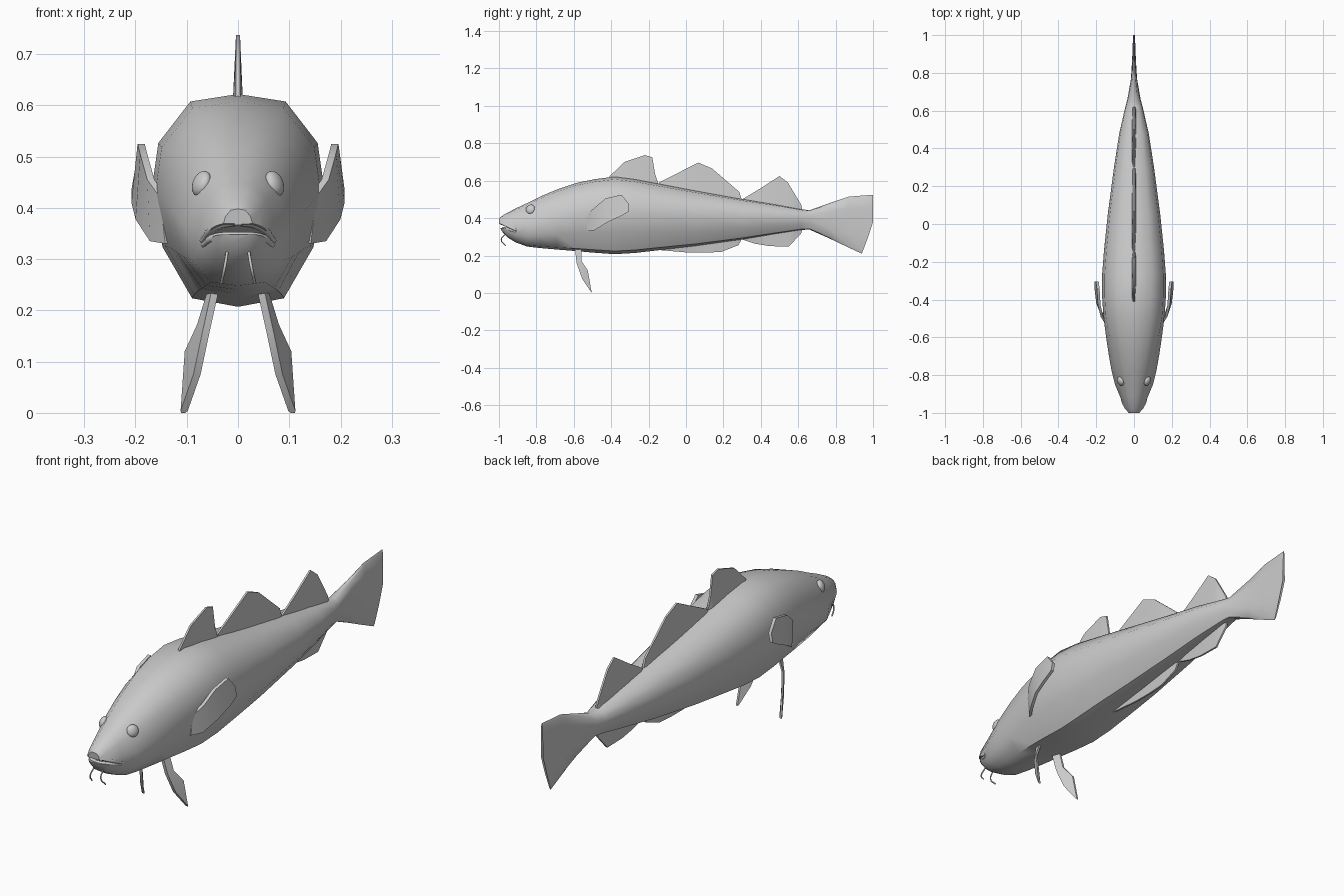
import bpy, bmesh
from mathutils import Vector

if "Cube" in bpy.data.objects:
    bpy.data.objects.remove(bpy.data.objects["Cube"])


def make(name, verts, faces):
    mesh = bpy.data.meshes.new(name)
    bm = bmesh.new()
    vs = [bm.verts.new(v) for v in verts]
    for f in faces:
        bm.faces.new([vs[i] for i in f])
    bmesh.ops.recalc_face_normals(bm, faces=bm.faces)
    bm.to_mesh(mesh)
    bm.free()
    ob = bpy.data.objects.new(name, mesh)
    bpy.context.collection.objects.link(ob)
    return ob


def loft(name, rings):
    n = len(rings[0])
    verts = [p for r in rings for p in r]
    faces = [(i * n + j, i * n + (j + 1) % n, (i + 1) * n + (j + 1) % n, (i + 1) * n + j)
             for i in range(len(rings) - 1) for j in range(n)]
    faces += [tuple(range(n)), tuple(range(len(verts) - n, len(verts)))]
    return make(name, verts, faces)


def blade(name, edge_a, edge_b, ta, tb):
    """Thin fin between two edge chains, half thickness ta / tb along x."""
    return loft(name, [[(a[0] - ta, a[1], a[2]), (a[0] + ta, a[1], a[2]),
                        (b[0] + tb, b[1], b[2]), (b[0] - tb, b[1], b[2])]
                       for a, b in zip(edge_a, edge_b)])


def tube(name, pts, radius):
    cu = bpy.data.curves.new(name, 'CURVE')
    cu.dimensions = '3D'
    cu.bevel_depth = radius
    cu.bevel_resolution = 1
    cu.resolution_u = 4
    cu.use_fill_caps = True
    sp = cu.splines.new('BEZIER')
    sp.bezier_points.add(len(pts) - 1)
    for bp, p in zip(sp.bezier_points, pts):
        bp.co = p
        bp.handle_left_type = bp.handle_right_type = 'AUTO'
    ob = bpy.data.objects.new(name, cu)
    bpy.context.collection.objects.link(ob)
    return ob


# Body and tail: 12-sided sections blended from head shape to trunk shape
HEAD = [(0, 1), (.40, .96), (.70, .80), (.96, .50), (.86, .22), (.5, .03), (0, 0)]
TRUNK = [(0, 1), (.55, .965), (.92, .77), (1, .54), (.87, .28), (.53, .04), (0, 0)]
STATIONS = [  # y at top, y at bottom, top z, bottom z, half width, trunk blend
    (-1.0, -.985, .398, .33, .030, .5), (-.975, -.955, .418, .297, .052, .3),
    (-.91, -.91, .452, .27, .078, .1), (-.85, -.85, .48, .248, .105, 0),
    (-.78, -.78, .515, .24, .122, .2), (-.69, -.69, .553, .232, .137, .5),
    (-.59, -.59, .587, .224, .150, .8), (-.49, -.49, .608, .215, .162, 1),
    (-.38, -.38, .622, .207, .169, 1), (-.27, -.27, .608, .214, .169, 1),
    (-.14, -.14, .583, .229, .159, 1), (.05, .05, .547, .250, .139, 1),
    (.30, .30, .502, .285, .106, 1), (.48, .48, .473, .315, .078, 1),
    (.62, .62, .447, .337, .046, 1), (.66, .66, .442, .339, .035, 1),
    (.77, .77, .481, .29, .016, 1), (.87, .86, .515, .247, .010, 1),
    (1.0, .94, .525, .21, .005, 1)]
rings = []
for yt, yb, zt, zb, w, k in STATIONS:
    half = []
    for (hx, ht), (bx, bt) in zip(HEAD, TRUNK):
        x, t = hx + (bx - hx) * k, ht + (bt - ht) * k
        half.append((x * w, yb + (yt - yb) * min(1, t / .5), zb + (zt - zb) * t))
    rings.append(half + [(-x, y, z) for x, y, z in half[-2:0:-1]])
body = loft("body", rings)

# Mouth slit cut with a thin wedge
slit = [(-1.06, .384), (-.985, .366), (-.905, .330), (-.985, .348), (-1.06, .35)]
cutter = loft("mouth_cutter", [[(x, y, z) for y, z in slit] for x in (-.2, .2)])
cutter.hide_render = True
mod = body.modifiers.new("mouth", 'BOOLEAN')
mod.operation = 'DIFFERENCE'
mod.solver = 'EXACT'
mod.object = cutter
bpy.context.view_layer.objects.active = body
bpy.ops.object.modifier_apply(modifier="mouth")
bpy.data.objects.remove(cutter)

# Lips
for name, pts in (("upper_lip", [(.068, -.905, .336), (.042, -.968, .364), (0, -.988, .372)]),
                  ("lower_lip", [(.066, -.905, .328), (.042, -.958, .343), (0, -.976, .346)])):
    tube(name, pts + [(-x, y, z) for x, y, z in pts[-2::-1]], .008)

# Dorsal and anal fins: outer edge (y, z); root line follows the body
FINS = {
    "dorsal_fin_front": [(-.41, .622), (-.33, .70), (-.22, .737), (-.18, .725), (-.165, .635), (-.15, .59)],
    "dorsal_fin_middle": [(-.145, .59), (-.04, .643), (.065, .697), (.14, .665), (.285, .54), (.298, .50)],
    "dorsal_fin_rear": [(.305, .503), (.40, .56), (.50, .625), (.545, .59), (.617, .47), (.62, .447)],
    "anal_fin_front": [(-.14, .229), (.02, .215), (.11, .215), (.19, .22), (.28, .255), (.297, .285)],
    "anal_fin_rear": [(.305, .284), (.37, .263), (.45, .25), (.55, .248), (.617, .32), (.62, .337)]}
for name, edge in FINS.items():
    (y0, z0), (y1, z1) = edge[0], edge[-1]
    sink = -.025 if name.startswith("dorsal") else .025
    root = [(0, min(y, y1), z0 + (z1 - z0) * (y - y0) / (y1 - y0) + sink) for y, z in edge]
    blade(name, [(0, y, z) for y, z in edge], root, .004, .011)

# Paired parts
for s, side in ((1, "right"), (-1, "left")):
    def m(pts):
        return [(s * x, y, z) for x, y, z in pts]
    # Pectoral fin, flaring away from the flank
    blade("pectoral_fin_" + side,
          m([(.145, -.53, .42), (.170, -.49, .455), (.184, -.43, .505), (.189, -.345, .525), (.194, -.305, .475)]),
          m([(.135, -.53, .33), (.165, -.49, .335), (.193, -.42, .378), (.201, -.35, .41), (.201, -.305, .435)]),
          .007, .007)
    # Pelvic fin
    blade("pelvic_fin_" + side,
          m([(.042, -.595, .25), (.062, -.585, .16), (.080, -.555, .075), (.105, -.507, .004)]),
          m([(.052, -.56, .25), (.076, -.56, .172), (.100, -.525, .12), (.107, -.504, 0)]),
          .007, .004)
    # Eye
    bpy.ops.mesh.primitive_uv_sphere_add(segments=16, ring_count=10, radius=1, location=(s * .071, -.832, .447))
    eye = bpy.context.object
    eye.name = "eye_" + side
    eye.scale = (.016, .026, .026)
    eye.rotation_euler = Vector((s, -.45, .4)).to_track_quat('X', 'Z').to_euler() if s > 0 else \
        Vector((1, .45, -.4)).to_track_quat('X', 'Z').to_euler()
    # Chin barbel
    tube("barbel_" + side, m([(.021, -.965, .315), (.026, -.988, .285), (.033, -.965, .253)]), .003)

# Smooth shading with sharp creases kept
bpy.ops.object.select_all(action='DESELECT')
for ob in bpy.context.scene.objects:
    if ob.type == 'MESH':
        ob.select_set(True)
        bpy.context.view_layer.objects.active = ob
bpy.ops.object.shade_smooth_by_angle(angle=.8)
